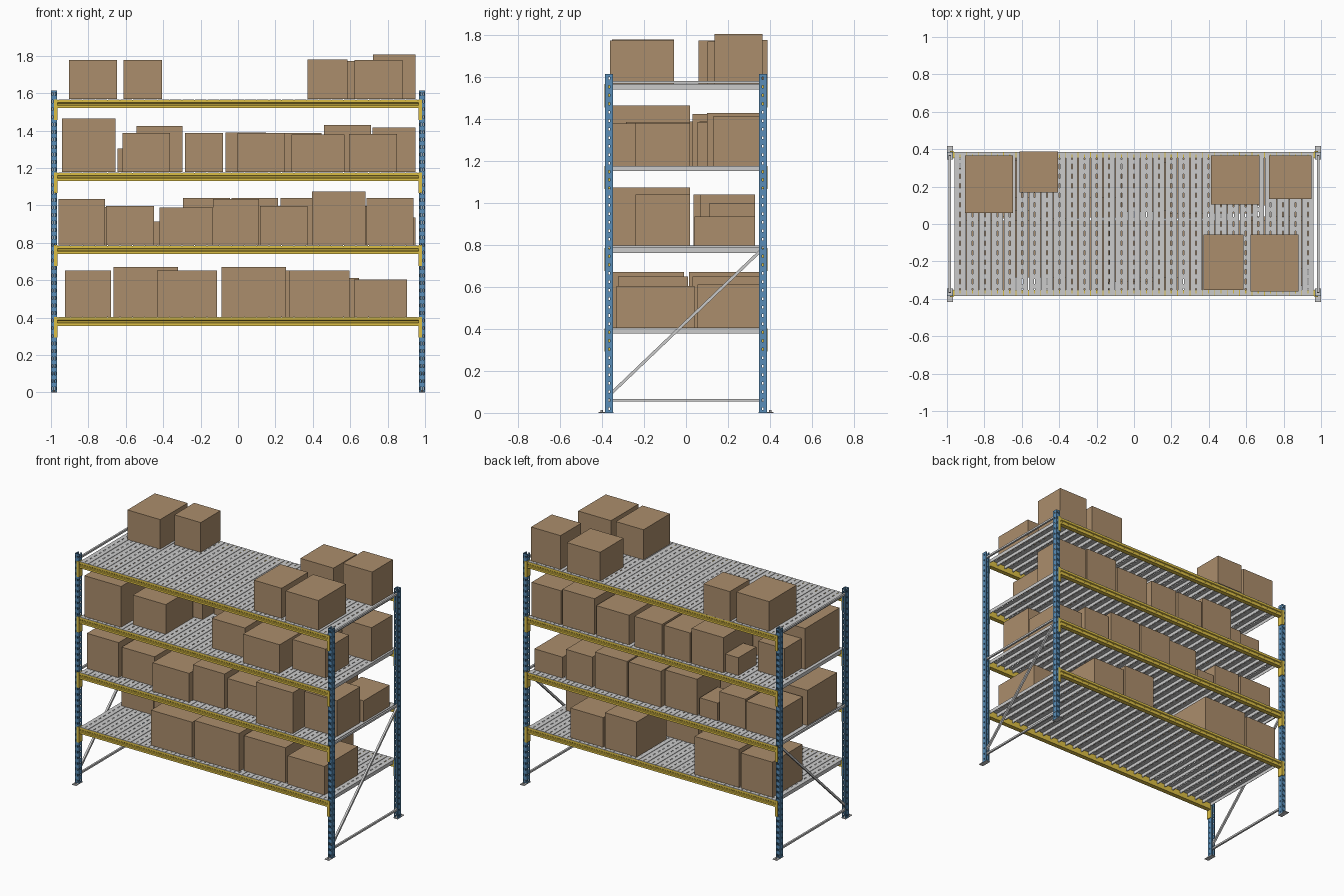
import bpy, bmesh, math
from mathutils import Vector, Matrix

if "Cube" in bpy.data.objects:
    bpy.data.objects.remove(bpy.data.objects["Cube"])


def material(name, rgb):
    m = bpy.data.materials.new(name)
    m.diffuse_color = (*rgb, 1)
    m.use_nodes = True
    m.node_tree.nodes["Principled BSDF"].inputs["Base Color"].default_value = m.diffuse_color
    return m


BLUE = material("blue_paint", (0.10, 0.27, 0.48))
YELLOW = material("yellow_paint", (0.72, 0.52, 0.06))
CARD = material("cardboard", (0.41, 0.27, 0.15))
SHELVES = (0.403, 0.787, 1.177, 1.567)


def box(bm, x0, x1, y0, y1, z0, z1):
    size = Matrix.Diagonal((x1 - x0, y1 - y0, z1 - z0, 1))
    mid = Matrix.Translation(((x0 + x1) / 2, (y0 + y1) / 2, (z0 + z1) / 2))
    bmesh.ops.create_cube(bm, size=1, matrix=mid @ size)


def finish(bm, name, mat=None):
    bmesh.ops.recalc_face_normals(bm, faces=bm.faces)
    me = bpy.data.meshes.new(name)
    bm.to_mesh(me)
    bm.free()
    ob = bpy.data.objects.new(name, me)
    bpy.context.collection.objects.link(ob)
    if mat:
        me.materials.append(mat)
    return ob


def plate_with_slots(bm, axes, u, v, t, slot, pitch, length):
    """Plate over ranges u, v and thickness t, with a row of slots along v."""
    def put(ur, vr):
        r = dict(zip(axes, (ur, vr, t)))
        box(bm, *r['x'], *r['y'], *r['z'])
    a, b = slot
    put((u[0], a), v)
    put((b, u[1]), v)
    n = int((v[1] - v[0]) / pitch)
    step = (v[1] - v[0]) / n
    half = (step - length) / 2
    for i in range(n + 1):
        c = v[0] + i * step
        put((a, b), (max(v[0], c - half), min(v[1], c + half)))


def extrude_x(bm, pts, x0, x1):
    f = bm.faces.new([bm.verts.new((x0, y, z)) for y, z in pts])
    r = bmesh.ops.extrude_face_region(bm, geom=[f])
    moved = [g for g in r['geom'] if isinstance(g, bmesh.types.BMVert)]
    bmesh.ops.translate(bm, verts=moved, vec=(x1 - x0, 0, 0))
    if not f.is_valid or len(f.link_loops if hasattr(f, 'link_loops') else f.loops) == 0:
        return


def mirrored(ob, x=True, y=True):
    m = ob.modifiers.new("mirror", 'MIRROR')
    m.use_axis = (x, y, False)
    return ob


def rod(bm, a, b, w):
    a, b = Vector(a), Vector(b)
    d = b - a
    rot = d.to_track_quat('Z', 'X').to_matrix().to_4x4()
    bmesh.ops.create_cube(bm, size=1, matrix=Matrix.Translation((a + b) / 2) @ rot
                          @ Matrix.Diagonal((w, w, d.length, 1)))


# perforated uprights: front web, two side flanges, inner lips
bm = bmesh.new()
H = 1.615
for x in (0.969, 0.9845):
    plate_with_slots(bm, 'xzy', (x, x + 0.0155), (0, H), (-0.385, -0.382),
                     (x + 0.005, x + 0.011), 0.04, 0.016)
for x in (0.969, 0.9975):
    plate_with_slots(bm, 'yzx', (-0.382, -0.349), (0, H), (x, x + 0.0025),
                     (-0.369, -0.363), 0.04, 0.012)
for x in (0.9715, 0.991):
    box(bm, x, x + 0.0065, -0.3515, -0.349, 0, H)
mirrored(finish(bm, "uprights", BLUE))

# foot plates with anchor bolts
bm = bmesh.new()
box(bm, 0.967, 1.0, -0.418, -0.345, 0, 0.005)
bmesh.ops.create_cone(bm, cap_ends=True, segments=6, radius1=0.006, radius2=0.006,
                      depth=0.008, matrix=Matrix.Translation((0.984, -0.402, 0.009)))
mirrored(finish(bm, "foot_plates"))

# end frame bracing
bm = bmesh.new()
for z in (0.06, 0.792, 1.576):
    rod(bm, (0.985, -0.365, z), (0.985, 0.365, z), 0.013)
rod(bm, (0.985, -0.365, 0.085), (0.985, 0.365, 0.782), 0.014)
mirrored(finish(bm, "frame_braces"), y=False)

for n, z in enumerate(SHELVES, 1):
    # load beams with a pressed groove, front and back
    bm = bmesh.new()
    t, b = z - 0.003, z - 0.047
    extrude_x(bm, [(-0.384, b), (-0.384, b + 0.014), (-0.379, b + 0.018),
                   (-0.379, b + 0.026), (-0.384, b + 0.030), (-0.384, t),
                   (-0.352, t), (-0.352, b)], -0.968, 0.968)
    mirrored(finish(bm, f"beams_{n}", YELLOW), x=False)

    # hooked end connectors
    bm = bmesh.new()
    box(bm, 0.964, 0.968, -0.388, -0.350, z - 0.11, z)
    box(bm, 0.964, 0.984, -0.389, -0.3855, z - 0.11, z)
    mirrored(finish(bm, f"beam_connectors_{n}", YELLOW))

    # deck panels: slotted tops with folded flanges
    bm = bmesh.new()
    count = 29
    p = 1.926 / count
    for i in range(count):
        x0 = -0.963 + i * p + 0.002
        x1 = x0 + p - 0.004
        c = (x0 + x1) / 2
        plate_with_slots(bm, 'xyz', (x0, x1), (-0.384, 0.384), (z - 0.003, z),
                         (c - 0.003, c + 0.003), 0.05, 0.025)
        for x in (x0, x1 - 0.002):
            box(bm, x, x + 0.002, -0.350, 0.350, z - 0.025, z - 0.003)
    finish(bm, f"deck_{n}")

# standard carton sizes: width, depth, height
SIZES = dict(
    A=(.345, .345, .267), B=(.322, .335, .247), C=(.285, .383, .287),
    D=(.285, .372, .201), E=(.255, .305, .208), F=(.247, .33, .247),
    G=(.258, .262, .203), H=(.205, .22, .21), J=(.250, .26, .252),
    K=(.14, .20, .125), L=(.229, .23, .238), M=(.215, .295, .212),
    N=(.22, .29, .148))


def carton_row(name, shelf, y_back, items):
    """Cartons lined up on their back faces; an item may add a shift in y."""
    z = SHELVES[shelf - 1] + 0.001
    for k, (kind, x, *shift) in enumerate(items, 1):
        w, d, h = SIZES[kind]
        y = y_back + sum(shift)
        bm = bmesh.new()
        box(bm, x - w / 2, x + w / 2, y - d, y, z, z + h)
        finish(bm, f"{name}_carton_{shelf}_{k}", CARD)


carton_row("front", 1, .01, [('B', -.272, -.025), ('A', .083, -.02), ('B', .435),
                             ('D', .762, .03)])
carton_row("back", 1, .36, [('F', -.802), ('A', -.492), ('F', .255), ('E', .52)])
carton_row("front", 2, .02, [('F', -.835), ('E', -.577), ('D', -.277), ('F', -.01),
                             ('E', .245), ('C', .538), ('J', .812)])
carton_row("back", 2, .33, [('G', -.805, -.03), ('H', -.565, -.04), ('K', -.38, -.04),
                            ('J', -.168, -.035), ('J', .09), ('J', .352), ('H', .60),
                            ('N', .839)])
carton_row("front", 3, .02, [('C', -.798), ('E', -.49), ('E', .125), ('D', .428),
                             ('G', .722)])
carton_row("back", 3, .36, [('H', -.81, -.15), ('K', -.575, -.02), ('F', -.42),
                            ('H', -.182), ('M', .042), ('E', .318), ('J', .585),
                            ('L', .834)])
carton_row("front", 4, -.057, [('M', .478), ('E', .751)])
carton_row("back", 4, .365, [('E', -.775), ('H', -.51, .023), ('G', .542), ('L', .835)])
